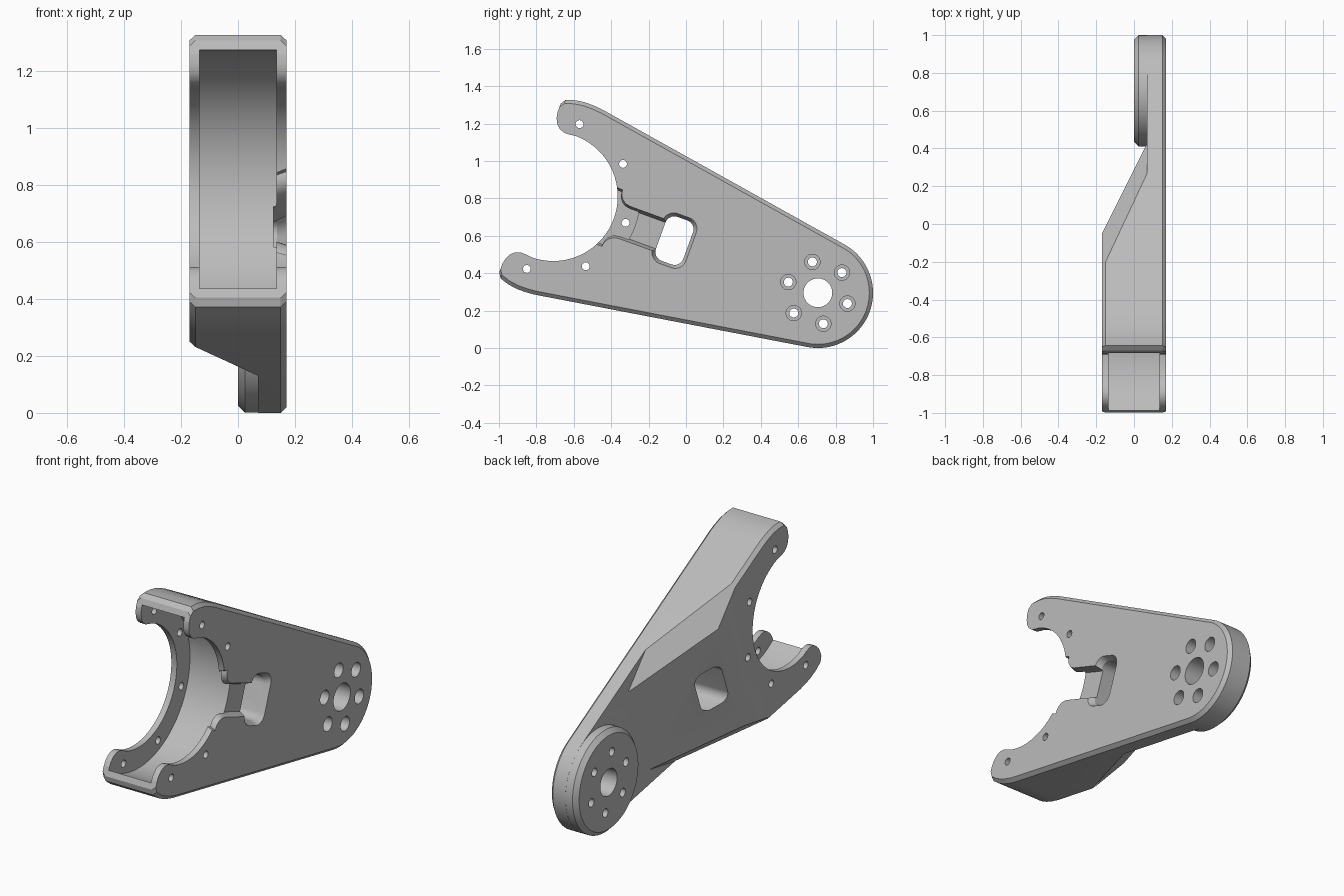
import bpy, bmesh, math
from mathutils import Vector

cube = bpy.data.objects.get("Cube")
if cube:
    bpy.data.objects.remove(cube)

TILT = math.radians(20)
C, S = math.cos(TILT), math.sin(TILT)
CUP = 1.506            # distance from pivot to cup centre


def place(u, v, x):
    # u runs from the pivot to the cup, v across the arm, x through it
    return Vector((x, 0.705 - C * u + S * v, 0.295 + S * u + C * v))


def turn(u, v, x):
    return place(u, v, x) - place(0, 0, 0)


def arc(cu, cv, r, a0, a1, n):
    steps = [math.radians(a0 + (a1 - a0) * i / n) for i in range(n + 1)]
    return [(cu + r * math.cos(a), cv + r * math.sin(a)) for a in steps]


def circle(cu, cv, r, n=32):
    return arc(cu, cv, r, 0, 360, n)[:-1]


def mirrored(half):
    return half + [(u, -v) for u, v in reversed(half)]


def rounded_box(u, v, hu, hv, r):
    pts = []
    for k, (su, sv) in enumerate([(1, 1), (-1, 1), (-1, -1), (1, -1)]):
        pts += arc(u + su * (hu - r), v + sv * (hv - r), r, 90 * k, 90 * k + 90, 8)
    return pts


def finish(bm, name):
    bmesh.ops.recalc_face_normals(bm, faces=bm.faces)
    mesh = bpy.data.meshes.new(name)
    bm.to_mesh(mesh)
    bm.free()
    ob = bpy.data.objects.new(name, mesh)
    bpy.context.collection.objects.link(ob)
    return ob


def loft(name, layers, planes=()):
    # layers: (outline, x) pairs; planes: (point, normal) keep the normal's side
    bm = bmesh.new()
    rings = [[bm.verts.new(place(u, v, x)) for u, v in pts] for pts, x in layers]
    for a, b in zip(rings, rings[1:]):
        for i in range(len(a)):
            j = (i + 1) % len(a)
            bm.faces.new((a[i], a[j], b[j], b[i]))
    bm.faces.new(rings[0])
    bm.faces.new(rings[-1])
    for co, no in planes:
        geom = bm.verts[:] + bm.edges[:] + bm.faces[:]
        cut = bmesh.ops.bisect_plane(bm, geom=geom, plane_co=place(*co),
                                     plane_no=turn(*no), clear_inner=True)
        edges = [e for e in cut["geom_cut"] if isinstance(e, bmesh.types.BMEdge)]
        bmesh.ops.edgeloop_fill(bm, edges=edges)
    return finish(bm, name)


def prism(name, pts, x0, x1, planes=()):
    return loft(name, [(pts, x0), (pts, x1)], planes)


def combine(ob, other, operation="DIFFERENCE"):
    mod = ob.modifiers.new("cut", "BOOLEAN")
    mod.operation, mod.object, mod.solver = operation, other, "EXACT"
    bpy.context.view_layer.objects.active = ob
    bpy.ops.object.modifier_apply(modifier=mod.name)
    bpy.data.objects.remove(other)


# Main body: tapered outline with chamfered faces
def outline(d):
    # shrink the outline by d for the chamfer
    half = arc(0, 0, 0.295 - d, 180, 99.2, 24)
    half += [(1.42, 0.527 - d), (1.47, 0.531 - d), (1.52, 0.531 - d),
             (1.57, 0.524 - d), (1.62, 0.508 - d), (1.638, 0.48 - d)]
    return half + [(u, -v) for u, v in reversed(half[1:])]


EDGE = 0.02
body = loft("bracket_body", [(outline(EDGE), -0.17), (outline(0), -0.17 + EDGE),
                             (outline(0), 0.17 - EDGE), (outline(EDGE), 0.17)])

# Sloped back: everything outside a faceted wedge is trimmed down to the thin plate
bend = Vector((0.93, 0.345, -0.17))
side_a = Vector((1.149, 0.483, -0.155)) - bend
side_b = Vector((0.607, 0.396, 0.07)) - bend
facet = side_a.cross(side_b)
planes = [(bend, (0.45, 0, 1)), (bend, facet),
          ((bend.x, -bend.y, bend.z), (facet.x, -facet.y, facet.z))]
wedge = prism("wedge", [(-2, -2), (4, -2), (4, 2), (-2, 2)], -0.6, 0.3, planes)
trim = prism("trim", [(-1, -1), (1.4, -1), (1.4, 1), (-1, 1)], -0.4, 0.07)
combine(trim, wedge)
combine(body, trim)

# Pivot boss
boss = loft("boss", [(circle(0, 0, 0.27, 96), 0.0), (circle(0, 0, 0.2945, 96), 0.025),
                     (circle(0, 0, 0.2945, 96), 0.12)])
combine(body, boss, "UNION")

# Cup opening through both cheeks, then the wider cavity between them
half_mouth = [(2.1, 0.43), (1.638, 0.43), (1.632, 0.4), (1.617, 0.37), (1.595, 0.35),
              (1.565, 0.34), (1.535, 0.341)]
half_mouth += arc(CUP, 0, 0.345, 90, 179, 36)
combine(body, prism("mouth", mirrored(half_mouth), -0.4, 0.4))
combine(body, prism("cavity", circle(CUP, 0, 0.465, 128), -0.135, 0.135))

# Rounded window with a chamfered rim
combine(body, prism("window", rounded_box(0.816, 0, 0.078, 0.125, 0.05), -0.4, 0.4))
combine(body, loft("window_rim", [(rounded_box(0.816, 0, 0.075, 0.122, 0.05), 0.13),
                                  (rounded_box(0.816, 0, 0.1, 0.147, 0.065), 0.18)]))


# Notch joining the window to the cup, flared at the cup
def notch(w):
    return mirrored([(0.82, w)] + [(1.1, w)] + arc(1.1, w + 0.07, 0.07, -70, 0, 6)
                    + [(1.3, w + 0.07)])


combine(body, loft("notch", [(notch(0.075), 0.125), (notch(0.095), 0.18)]))

# Screw holes around the cup
for a in (90, 135, 180, 225, 270):
    cu, cv = arc(CUP, 0, 0.412, a, a, 1)[0]
    combine(body, prism("rim_hole", circle(cu, cv, 0.021, 20), -0.4, 0.4))

# Pivot bore and six counterbored bolt holes
combine(body, prism("bore", circle(0, 0, 0.077, 48), -0.4, 0.4))
for k in range(6):
    cu, cv = arc(0, 0, 0.168, 60 * k, 60 * k, 1)[0]
    combine(body, prism("bolt_hole", circle(cu, cv, 0.024, 24), -0.4, 0.4))
    combine(body, prism("counterbore", circle(cu, cv, 0.041, 24), 0.1, 0.4))

# Plain grey finish
grey = bpy.data.materials.new("light_grey")
grey.use_nodes = True
colour = (0.5, 0.5, 0.5, 1)
grey.diffuse_color = colour
grey.node_tree.nodes["Principled BSDF"].inputs["Base Color"].default_value = colour
body.data.materials.clear()
body.data.materials.append(grey)
for p in body.data.polygons:
    p.material_index = 0

bpy.ops.object.select_all(action="DESELECT")
body.select_set(True)
bpy.context.view_layer.objects.active = body
bpy.ops.object.shade_smooth_by_angle(angle=math.radians(25))
